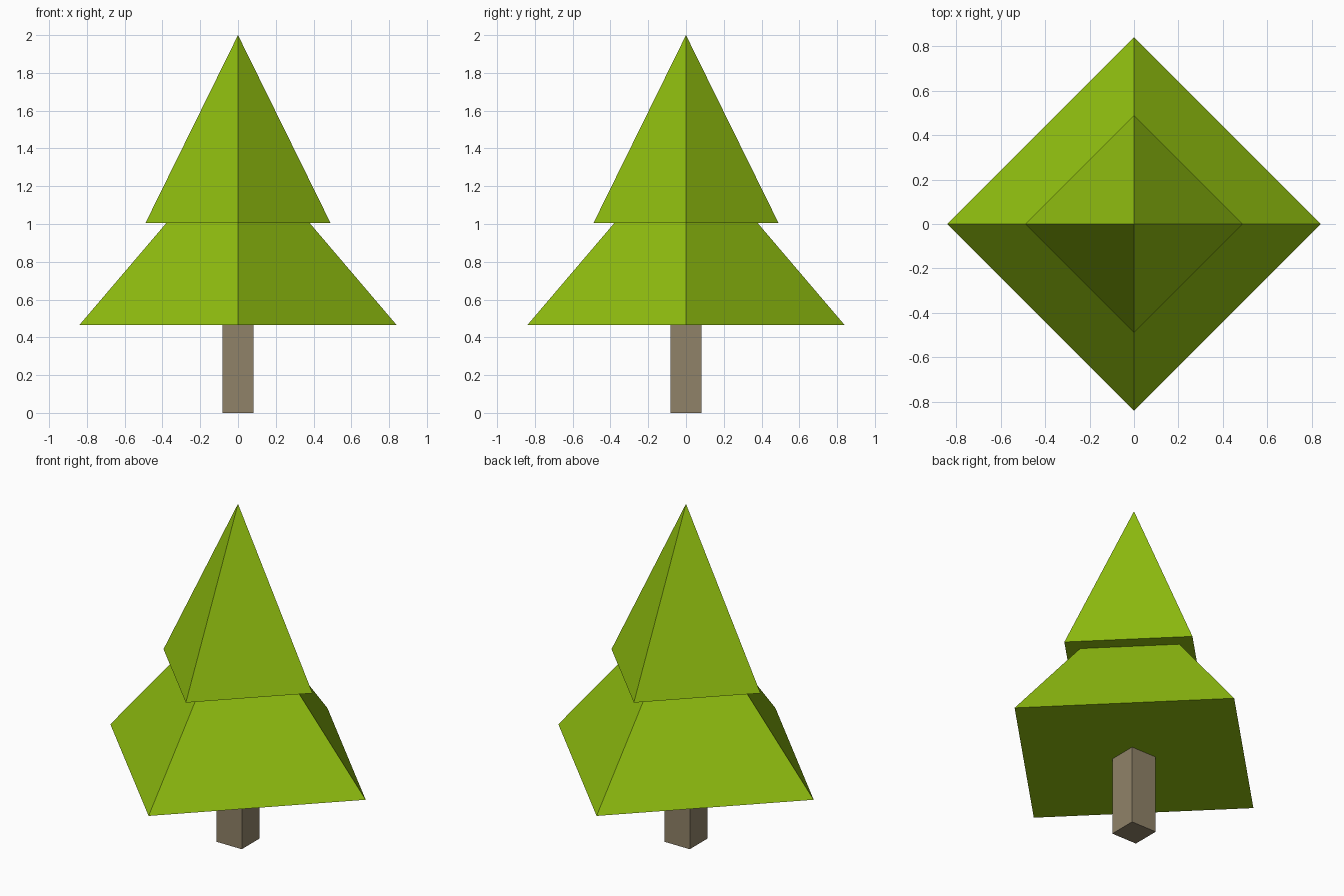
import bpy

cube = bpy.data.objects.get("Cube")
if cube:
    bpy.data.objects.remove(cube, do_unlink=True)


def make_material(name, rgb):
    mat = bpy.data.materials.new(name)
    mat.use_nodes = True
    color = (*rgb, 1.0)
    mat.diffuse_color = color
    mat.node_tree.nodes["Principled BSDF"].inputs["Base Color"].default_value = color
    return mat


def finish(name, mat):
    obj = bpy.context.object
    obj.name = name
    obj.data.materials.append(mat)
    return obj


def tier(name, radius, bottom, top, mat):
    # Four-sided cone with its corners on the x and y axes
    bpy.ops.mesh.primitive_cone_add(vertices=4, radius1=radius, radius2=0,
                                    depth=top - bottom,
                                    location=(0, 0, (bottom + top) / 2))
    return finish(name, mat)


leaf_green = make_material("leaf green", (0.28, 0.52, 0.005))
bark_brown = make_material("bark brown", (0.28, 0.225, 0.14))

# Foliage: wide lower tier, tall upper tier sitting over its tip
tier("lower_foliage", 0.84, 0.465, 1.45, leaf_green)
tier("upper_foliage", 0.49, 1.005, 2.0, leaf_green)

# Square trunk
TRUNK_WIDTH, TRUNK_TOP = 0.166, 0.47
bpy.ops.mesh.primitive_cube_add(size=1, location=(0, 0, TRUNK_TOP / 2))
trunk = finish("trunk", bark_brown)
trunk.scale = (TRUNK_WIDTH, TRUNK_WIDTH, TRUNK_TOP)
bpy.ops.object.transform_apply(location=False, rotation=False, scale=True)
